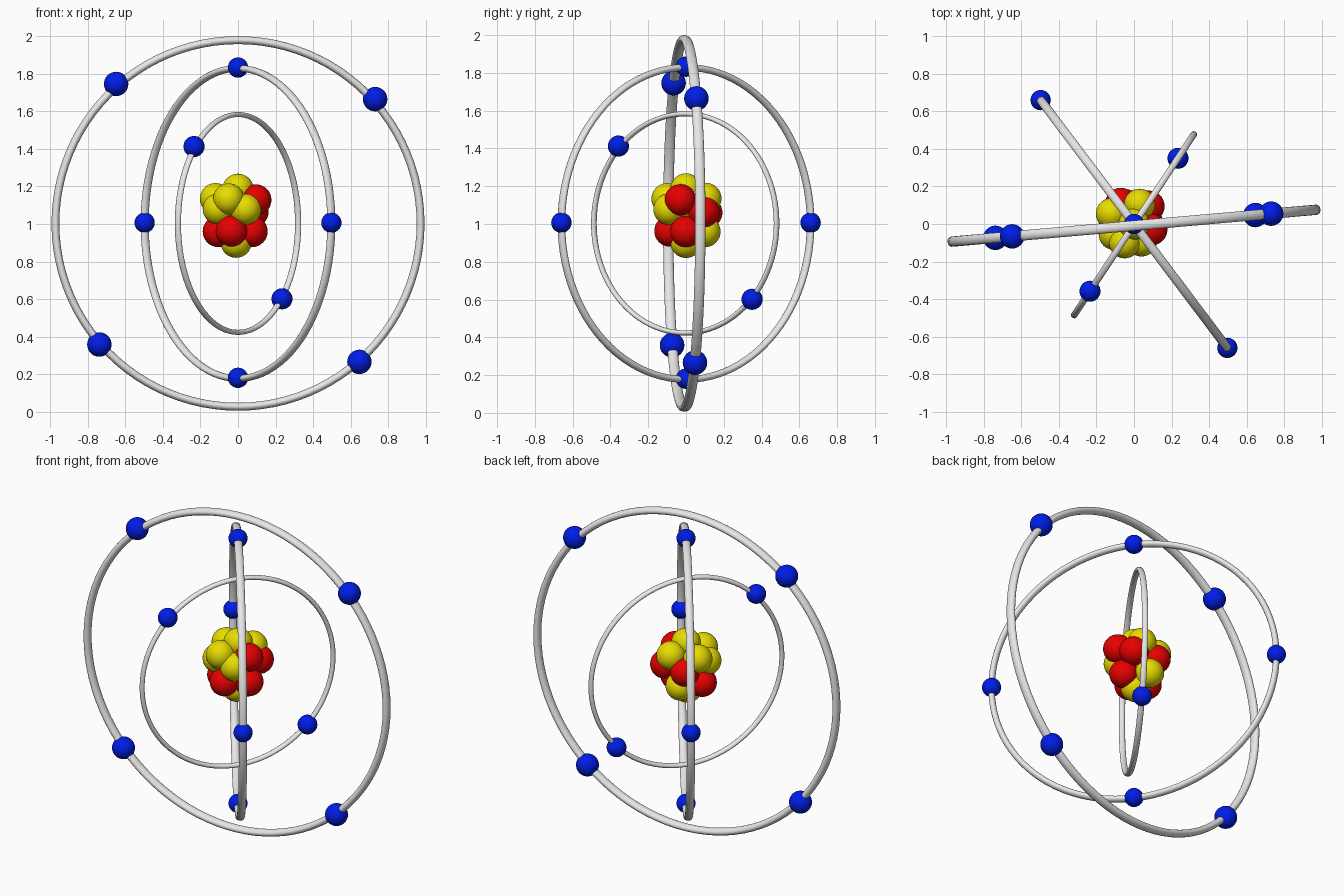
import bpy
from math import sin, cos, radians, pi

if "Cube" in bpy.data.objects:
    bpy.data.objects.remove(bpy.data.objects["Cube"])

CZ = 1.003  # height of the atom's centre


def material(name, rgb):
    m = bpy.data.materials.new(name)
    m.diffuse_color = (*rgb, 1)
    m.use_nodes = True
    m.node_tree.nodes["Principled BSDF"].inputs["Base Color"].default_value = m.diffuse_color
    return m


GREY = material("light_grey", (0.8, 0.8, 0.8))
BLUE = material("blue", (0.0, 0.012, 0.8))
RED = material("red", (0.8, 0.0, 0.0))
YELLOW = material("yellow", (0.8, 0.72, 0.0))


def finish(name, mat):
    ob = bpy.context.object
    ob.name = name
    ob.data.materials.append(mat)
    bpy.ops.object.shade_smooth()
    return ob


def ball(name, loc, r, mat):
    bpy.ops.mesh.primitive_uv_sphere_add(segments=32, ring_count=16, radius=r, location=loc)
    finish(name, mat)


# Vertical orbit rings with electrons: name, ring radius, tube radius, heading,
# centre offset in y, electron radius, electron distance, electron angles
orbits = [
    ("outer", 0.976, 0.021, 5, -0.009, 0.065, 0.985, (41.9, 131.4, 221.2, 311.2)),
    ("middle", 0.826, 0.018, -53, 0, 0.054, 0.826, (0, 90, 180, 270)),
    ("inner", 0.58, 0.0135, 56.5, -0.004, 0.056, 0.587, (136.3, 316.3)),
]
for name, R, r, heading, oy, er, ed, angles in orbits:
    h = radians(heading)
    bpy.ops.mesh.primitive_torus_add(major_radius=R, minor_radius=r, major_segments=96,
                                     minor_segments=16, location=(0, oy, CZ),
                                     rotation=(pi / 2, 0, h))
    ring = finish(name + "_orbit_ring", GREY)
    ring.scale.z = 1.3  # tube is a little wider across the ring
    for a in map(radians, angles):
        d = ed * cos(a)
        ball(name + "_electron", (d * cos(h), oy + d * sin(h), CZ + 0.004 + ed * sin(a)), er, BLUE)

# Nucleus: packed neutrons and protons
neutrons = [
    (0, 0, 1.185), (-0.05, -0.1, 1.133), (0.03, 0.105, 1.135), (-0.12, 0.055, 1.135),
    (0.04, -0.09, 1.078), (-0.105, -0.055, 1.08), (-0.03, 0.1, 0.96), (-0.01, 0, 0.903),
]
protons = [
    (0.095, -0.03, 1.128), (0.08, 0.095, 1.065), (-0.07, 0.11, 1.06),
    (-0.105, -0.01, 0.96), (0.075, 0, 0.96), (-0.035, -0.085, 0.963),
]
for p in neutrons:
    ball("neutron", p, 0.083, YELLOW)
for p in protons:
    ball("proton", p, 0.083, RED)
